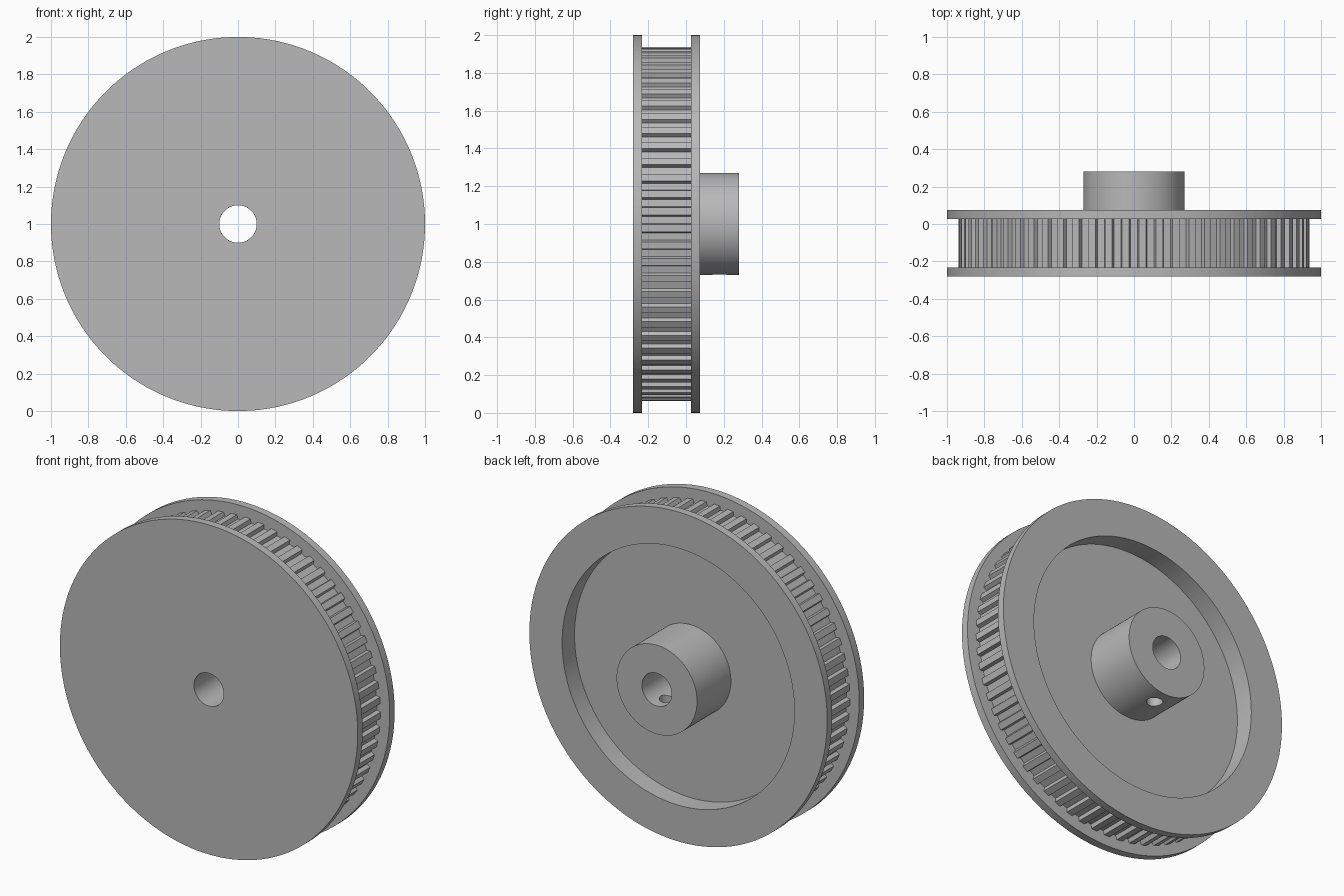
import bpy, bmesh, math

TEETH = 65
PITCH = 2 * math.pi / TEETH
TIP, ROOT = 0.938, 0.914          # toothed rim radii
BORE, HUB = 0.10, 0.27            # bore and hub radii
WEB_Y, BACK_Y = -0.045, 0.28      # recess floor and hub end

cube = bpy.data.objects.get("Cube")
if cube:
    bpy.data.objects.remove(cube, do_unlink=True)

metal = bpy.data.materials.new("plain_grey_metal")
metal.use_nodes = True
grey = (0.48, 0.48, 0.48, 1)
metal.diffuse_color = grey
metal.node_tree.nodes["Principled BSDF"].inputs["Base Color"].default_value = grey


def add_object(name, bm):
    bmesh.ops.recalc_face_normals(bm, faces=bm.faces)
    mesh = bpy.data.meshes.new(name)
    bm.to_mesh(mesh)
    bm.free()
    mesh.materials.append(metal)
    obj = bpy.data.objects.new(name, mesh)
    bpy.context.collection.objects.link(obj)
    return obj


def revolve(name, profile, steps):
    """Spin a closed (radius, y) profile about the axle; a radius of None
    follows the tooth outline. Steps are (angle, rim radius) pairs."""
    bm = bmesh.new()
    rings = []
    for angle, rim in steps:
        ring = []
        for radius, y in profile:
            r = rim if radius is None else radius
            ring.append(bm.verts.new((r * math.sin(angle), y, 1 + r * math.cos(angle))))
        rings.append(ring)
    for i, ring in enumerate(rings):
        after = rings[(i + 1) % len(rings)]
        for j in range(len(profile)):
            k = (j + 1) % len(profile)
            bm.faces.new((ring[j], ring[k], after[k], after[j]))
    return add_object(name, bm)


def smooth(obj):
    bpy.ops.object.select_all(action="DESELECT")
    obj.select_set(True)
    bpy.context.view_layer.objects.active = obj
    bpy.ops.object.shade_smooth_by_angle(angle=math.radians(30))


# Trapezoid grooves, one centred at the top of the wheel
groove = [(-0.028, TIP), (-0.0205, ROOT), (0.0205, ROOT), (0.028, TIP)]
steps = [(t * PITCH + a, r) for t in range(TEETH) for a, r in groove]

# Wheel: front disc, toothed rim between two flanges, recessed back
wheel = revolve("toothed_wheel", [
    (BORE, -0.28), (1, -0.28), (1, -0.2325), (None, -0.2325),
    (None, 0.027), (1, 0.027), (1, 0.074), (0.78, 0.074),
    (0.78, WEB_Y), (BORE, WEB_Y)], steps)

# Hub with through bore
round_steps = [(2 * math.pi * i / 128, 0) for i in range(128)]
hub = revolve("hub", [
    (BORE, WEB_Y), (HUB, WEB_Y), (HUB, BACK_Y), (BORE, BACK_Y)], round_steps)

# Set screw hole, from the bore out through the underside of the hub
bm = bmesh.new()
bmesh.ops.create_cone(bm, cap_ends=True, segments=48, radius1=0.045,
                      radius2=0.045, depth=0.36)
bmesh.ops.translate(bm, verts=bm.verts, vec=(0, 0.177, 0.8))
cutter = add_object("screw_hole_cutter", bm)
cutter.hide_render = True
cut = hub.modifiers.new("screw_hole", "BOOLEAN")
cut.operation = "DIFFERENCE"
cut.solver = "EXACT"
cut.object = cutter
bpy.context.view_layer.objects.active = hub
bpy.ops.object.modifier_apply(modifier=cut.name)
bpy.data.objects.remove(cutter, do_unlink=True)

for part in (wheel, hub):
    smooth(part)
